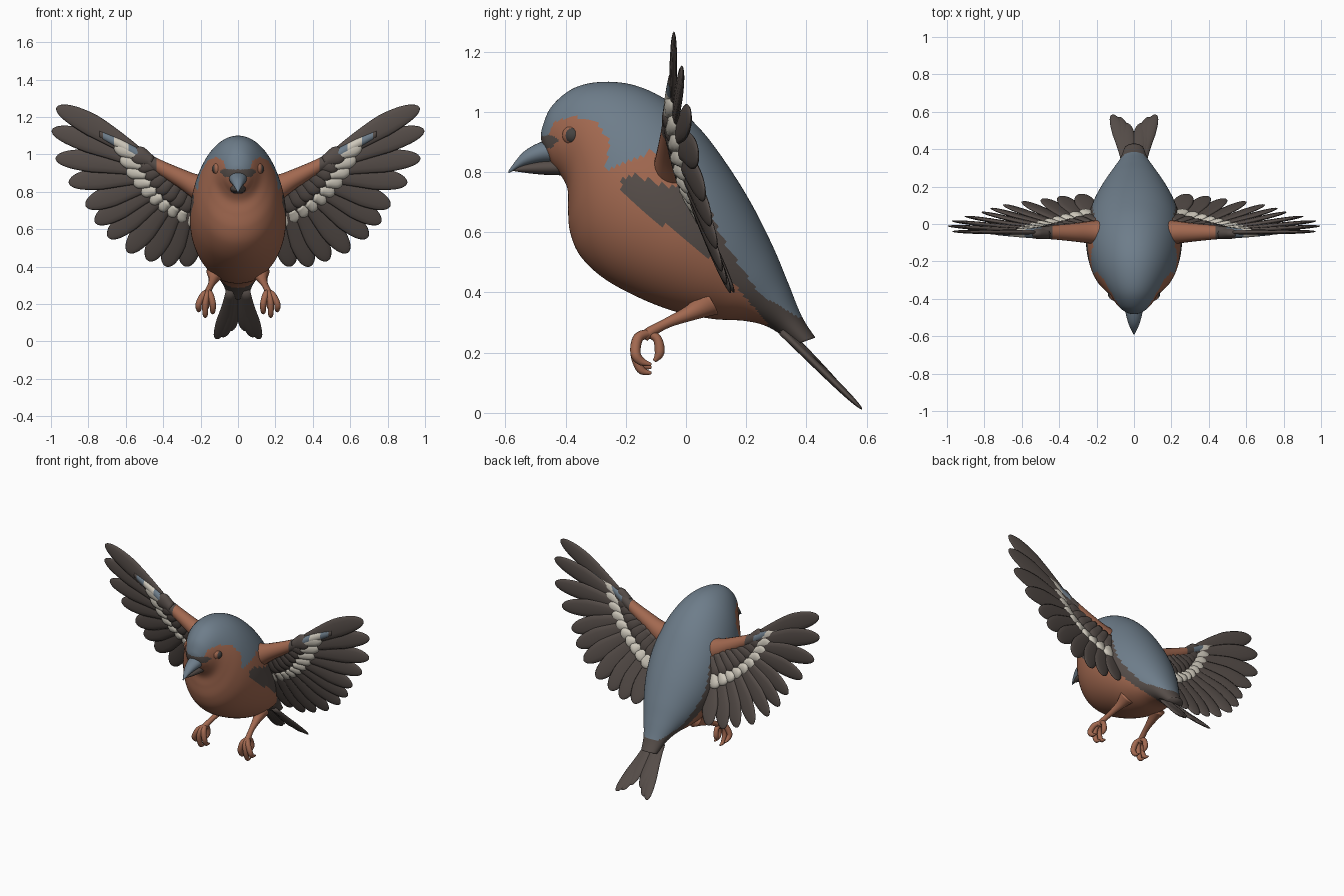
import bpy
import bmesh
import math
from mathutils import Vector

cube = bpy.data.objects.get("Cube")
if cube:
    bpy.data.objects.remove(cube, do_unlink=True)


def material(name, color):
    mat = bpy.data.materials.new(name)
    mat.use_nodes = True
    mat.diffuse_color = (*color, 1)
    mat.node_tree.nodes["Principled BSDF"].inputs["Base Color"].default_value = (*color, 1)
    return mat


RUST = material("rust", (0.36, 0.14, 0.08))
BLUE = material("slate blue", (0.155, 0.205, 0.255))
DARK = material("dark brown", (0.092, 0.074, 0.066))
WHITE = material("cream white", (0.62, 0.58, 0.5))
EYE = material("eye grey", (0.06, 0.055, 0.052))


def smooth_rows(rows, steps):
    """Catmull-Rom interpolation of equal-length rows of numbers."""
    rows = [Vector(r) for r in rows]
    out = []
    for i in range(len(rows) - 1):
        a, b, c = rows[max(i - 1, 0)], rows[i], rows[i + 1]
        d = rows[min(i + 2, len(rows) - 1)]
        for k in range(steps):
            t = k / steps
            out.append(b + (c - a) * (t / 2) + (a * 2 - b * 5 + c * 4 - d) * (t * t / 2)
                       + (b * 3 - a - c * 3 + d) * (t ** 3 / 2))
    return out + [rows[-1]]


def add_loft(bm, rings, seg):
    """Skin a list of ellipses, each given by a centre and two half axes."""
    loops = []
    for c, u, v in rings:
        angles = [math.tau * k / seg for k in range(seg)]
        loops.append([bm.verts.new(c + u * math.cos(a) + v * math.sin(a)) for a in angles])
    for p, q in zip(loops, loops[1:]):
        for k in range(seg):
            n = (k + 1) % seg
            bm.faces.new((p[k], p[n], q[n], q[k]))
    bm.faces.new(loops[0])
    bm.faces.new(loops[-1])


def finish(bm, name, mats, pick=None, mirror=True):
    bmesh.ops.recalc_face_normals(bm, faces=bm.faces)
    for f in bm.faces:
        f.smooth = True
        if pick:
            f.material_index = mats.index(pick(f.calc_center_median()))
    mesh = bpy.data.meshes.new(name)
    bm.to_mesh(mesh)
    bm.free()
    for m in mats:
        mesh.materials.append(m)
    obj = bpy.data.objects.new(name, mesh)
    bpy.context.collection.objects.link(obj)
    if mirror:
        mod = obj.modifiers.new("Mirror", "MIRROR")
        mod.use_mirror_merge = False
    return obj


def inside(y, z, poly):
    hit = False
    for (y1, z1), (y2, z2) in zip(poly, poly[1:] + poly[:1]):
        if (z1 > z) != (z2 > z) and y < (y2 - y1) * (z - z1) / (z2 - z1) + y1:
            hit = not hit
    return hit


# Body and head: back point, belly point and half width of each section
sections = [
    (-.482, .91, -.462, .85, .025), (-.477, .95, -.435, .81, .06),
    (-.445, 1.02, -.41, .78, .093), (-.37, 1.08, -.393, .74, .128),
    (-.27, 1.1, -.392, .68, .168), (-.16, 1.085, -.385, .6, .207),
    (-.05, 1.03, -.35, .52, .238), (.05, .94, -.27, .445, .256),
    (.14, .82, -.15, .38, .252), (.22, .69, -.03, .335, .222),
    (.29, .55, .09, .312, .172), (.34, .43, .2, .305, .12),
    (.385, .32, .28, .282, .078), (.43, .25, .36, .225, .055)]
flank_edge = [(.05, .75), (.1, .62), (.17, .5), (.25, .39), (.37, .32)]
blue_area = [(-.5, .92), (-.46, .915), (-.44, .965), (-.38, .985), (-.3, .97), (-.255, .9),
             (-.27, .81), (-.2, .83), (-.12, .87), (-.02, .87)] + flank_edge + [
             (.6, .4), (.6, 1.2), (-.6, 1.2)]
dark_area = [(-.22, .77), (-.17, .79), (-.06, .75), (.02, .78)] + flank_edge + [
             (.6, .3), (.6, .1), (.3, .1), (.27, .3), (.2, .38), (.1, .5), (0, .58),
             (-.12, .65), (-.2, .72)]
lore_area = [(-.5, .87), (-.45, .88), (-.42, .905), (-.45, .925), (-.5, .915)]


def body_color(c):
    if inside(c.y, c.z, dark_area) or inside(c.y, c.z, lore_area):
        return DARK
    return BLUE if inside(c.y, c.z, blue_area) else RUST


bm = bmesh.new()
rings = []
for yt, zt, yb, zb, w in smooth_rows(sections, 8):
    top, low = Vector((0, yt, zt)), Vector((0, yb, zb))
    rings.append(((top + low) / 2, Vector((w, 0, 0)), (top - low) / 2))
add_loft(bm, rings, 96)
finish(bm, "body", [RUST, BLUE, DARK], body_color, mirror=False)


# Beak halves: y, z, half width, half height
def beak(name, rows, mat):
    bm = bmesh.new()
    add_loft(bm, [(Vector((0, y, z)), Vector((w, 0, 0)), Vector((0, 0, h)))
                  for y, z, w, h in smooth_rows(rows, 5)], 20)
    finish(bm, name, [mat], mirror=False)


beak("upper_beak", [(-.42, .872, .05, .042), (-.475, .867, .045, .036),
                    (-.54, .843, .027, .024), (-.59, .8, .003, .004)], BLUE)
beak("lower_beak", [(-.4, .815, .045, .026), (-.47, .815, .036, .024),
                    (-.53, .812, .022, .015), (-.575, .808, .003, .004)], DARK)

# Eyes with a raised lid behind each
for name, x, radius, mat in (("eye", .108, .031, EYE), ("eyelid", .099, .037, RUST)):
    bm = bmesh.new()
    bmesh.ops.create_uvsphere(bm, u_segments=24, v_segments=16, radius=radius)
    bmesh.ops.translate(bm, verts=bm.verts, vec=(x, -.375, .922))
    finish(bm, name, [mat])


# Feathers
def add_feather(bm, root, tip, width, thick, hint=Vector((0, 1, 0)), bend=0):
    d = tip - root
    side = d.cross(hint).normalized()
    up = side.cross(d).normalized()
    rings = []
    for i in range(15):
        t = 1 - (1 - i / 14) ** 2
        tip_fade = math.sqrt(max(.002, 1 - t ** 5))
        w = width * (.55 + .45 * min(1, t / .6)) * tip_fade
        c = root + d * t + side * bend * 4 * t * (1 - t)
        rings.append((c, side * w, up * thick * tip_fade))
    add_loft(bm, rings, 12)


def bezier(points, t):
    a, b, c = (Vector(p) for p in points)
    return a * (1 - t) ** 2 + b * 2 * t * (1 - t) + c * t * t


def feather_row(name, mat, count, roots, tips, width, thick):
    bm = bmesh.new()
    for i in range(count):
        t = i / (count - 1)
        add_feather(bm, bezier(roots, t), bezier(tips, t), width, thick)
    finish(bm, name, [mat])


# Flight feathers: tip positions in x and z, from wing tip inwards
flight_tips = [(.97, 1.252), (.995, 1.13), (.975, .98), (.905, .85), (.815, .725), (.765, .636),
               (.695, .556), (.59, .476), (.48, .43), (.385, .4), (.28, .4)]
bm = bmesh.new()
for i, (x, z) in enumerate(flight_tips):
    t = i / (len(flight_tips) - 1)
    root = bezier([(.52, -.045, .99), (.48, -.02, .8), (.22, .03, .68)], t)
    tip_y = -.04 + .3 * t - .1 * t * t
    add_feather(bm, root, Vector((x, tip_y, z)), .063, .013, bend=.012 * (1 - t))
finish(bm, "flight_feathers", [DARK])

white_root = [(.53, -.05, .99), (.455, -.025, .74), (.24, .035, .69)]
feather_row("white_coverts", WHITE, 10, white_root,
            [(.66, -.045, 1.05), (.54, .01, .75), (.265, .07, .61)], .045, .025)
feather_row("dark_coverts", DARK, 9,
            [(.46, -.05, .96), (.35, -.035, .88), (.2, .0, .79)],
            [(.57, -.05, 1.01), (.475, -.02, .76), (.25, .04, .665)], .055, .03)


# Wing arm along the leading edge: x, y, z, half depth, half height
def arm_color(c):
    for limit, mat in ((.43, RUST), (.5, DARK), (.58, BLUE), (.66, WHITE), (.72, BLUE)):
        if c.x < limit:
            return mat
    return DARK


bm = bmesh.new()
arm = [(.1, -.05, .8, .075, .1), (.2, -.045, .812, .065, .078), (.31, -.045, .872, .05, .055),
       (.45, -.045, .948, .036, .04), (.6, -.05, 1.037, .022, .03), (.74, -.045, 1.11, .014, .02)]
add_loft(bm, [(Vector((x, y, z)), Vector((0, d, 0)), Vector((0, 0, h)))
              for x, y, z, d, h in smooth_rows(arm, 10)], 20)
finish(bm, "wing_arm", [RUST, DARK, BLUE, WHITE], arm_color)

# Forked tail
bm = bmesh.new()
for i, (x, y, z) in enumerate([(.04, .54, .055), (.08, .572, .022), (.115, .585, .012)]):
    add_feather(bm, Vector((.018 + .012 * i, .32, .285 - .008 * i)), Vector((x, y, z)),
                .042, .013, Vector((0, .66, .75)), bend=-.006 * i)
finish(bm, "tail_feathers", [DARK])


# Legs and curled toes: tapered tubes through x, y, z, radius
def add_tube(bm, rows):
    pts = smooth_rows(rows, 6)
    rings = []
    for i, p in enumerate(pts):
        t = (pts[min(i + 1, len(pts) - 1)] - pts[max(i - 1, 0)]).to_3d().normalized()
        u = t.cross(Vector((1, 0, 0))).normalized()
        rings.append((p.to_3d(), u * p[3], t.cross(u) * p[3]))
    add_loft(bm, rings, 12)


bm = bmesh.new()
add_tube(bm, [(.12, .08, .37, .05), (.13, .02, .335, .028), (.145, -.06, .3, .017),
              (.16, -.12, .268, .018), (.163, -.14, .25, .016)])
for x, low in ((.135, .15), (.175, .132), (.21, .16)):
    add_tube(bm, [(.16, -.12, .265, .014), ((x + .16) / 2, -.158, .25, .017), (x, -.168, .2, .017),
                  (x, -.15, low + .012, .014), (x, -.115, low, .005)])
add_tube(bm, [(.16, -.125, .265, .014), (.163, -.095, .245, .015), (.165, -.088, .2, .016),
              (.165, -.105, .172, .006)])
finish(bm, "legs", [RUST])
